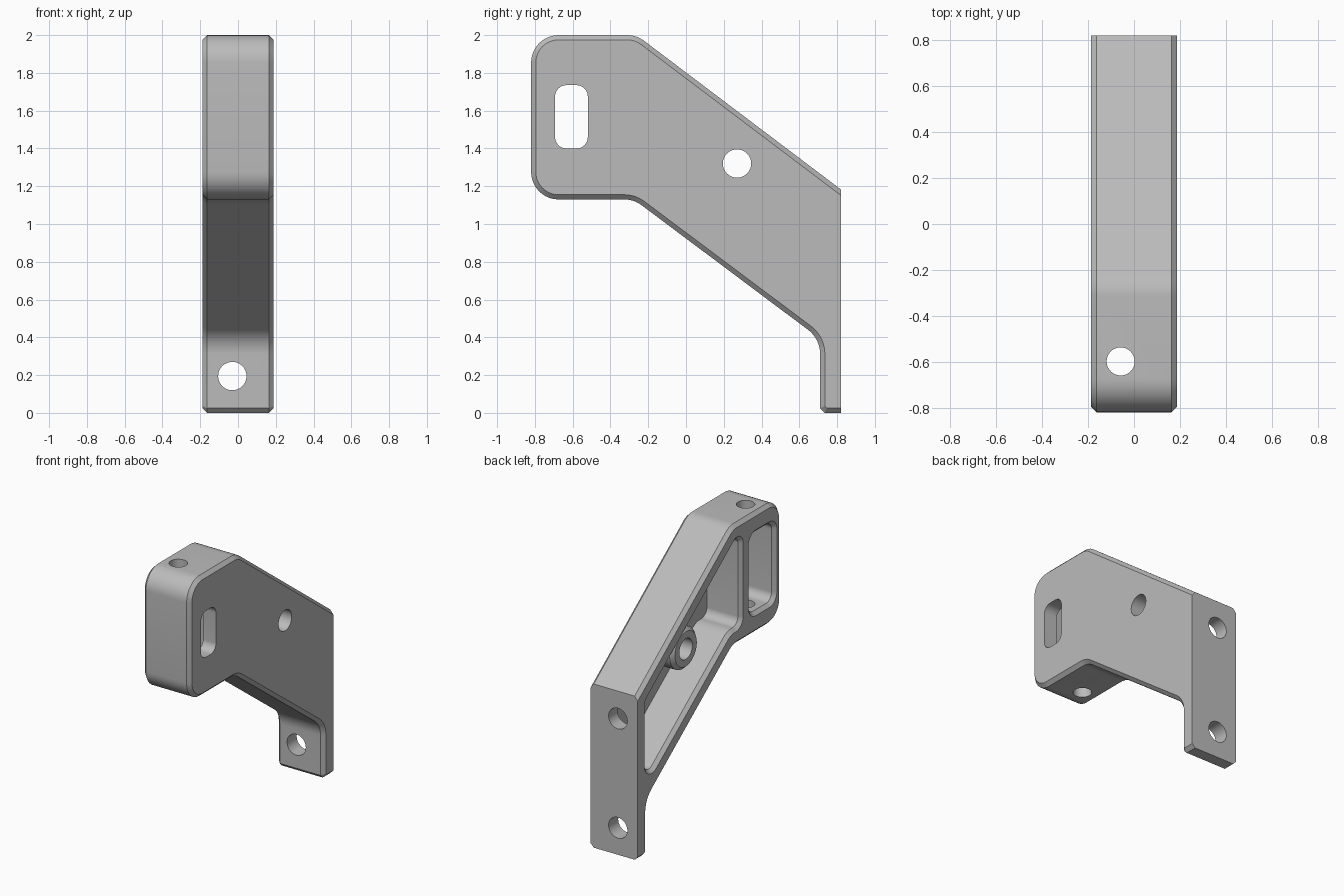
import bpy, bmesh, math
from mathutils import Vector, Matrix

if "Cube" in bpy.data.objects:
    bpy.data.objects.remove(bpy.data.objects["Cube"])

HALF = 0.188     # half the thickness
CH = 0.025       # edge chamfer
FLOOR = 0.085    # depth at which the pockets end


def rounded(corners, insets, segs=10):
    """Counter-clockwise polygon (u, v, radius), each edge inset, corners filleted."""
    n = len(corners)
    pts = [Vector(c[:2]) for c in corners]
    dirs = [(pts[(i + 1) % n] - pts[i]).normalized() for i in range(n)]
    out = []
    for i in range(n):
        n1, n2 = (Vector((-d.y, d.x)) for d in (dirs[i - 1], dirs[i]))
        d1, d2 = insets[i - 1], insets[i]
        det = n1.x * n2.y - n1.y * n2.x
        v = pts[i] + Vector((d1 * n2.y - d2 * n1.y, n1.x * d2 - n2.x * d1)) / det
        r = corners[i][2]
        if r == 0:
            out.append(v)
            continue
        r += -d1 if det > 0 else d1
        a, b = -dirs[i - 1], dirs[i]
        half = a.angle(b) / 2
        centre = v + (a + b).normalized() * r / math.sin(half)
        spoke = v + a * (r / math.tan(half)) - centre
        turn = (math.pi - 2 * half) * (1 if det > 0 else -1)
        out += [centre + Matrix.Rotation(turn * k / segs, 2) @ spoke for k in range(segs + 1)]
    return out


def circle(u, v, r, segs=48):
    return [Vector((u + r * math.cos(k * math.tau / segs),
                    v + r * math.sin(k * math.tau / segs))) for k in range(segs)]


def loft(name, sections, axis="x"):
    """Closed solid through (position, outline) sections along an axis, faces outward."""
    place = {"x": lambda p, q: (p, q.x, q.y),
             "y": lambda p, q: (q.x, p, q.y),
             "z": lambda p, q: (q.x, q.y, p)}[axis]
    if axis == "y":     # x and z span a plane facing -y
        sections = sections[::-1]
    bm = bmesh.new()
    rings = [[bm.verts.new(place(p, q)) for q in loop] for p, loop in sections]
    for low, high in zip(rings, rings[1:]):
        for i in range(len(low)):
            j = (i + 1) % len(low)
            bm.faces.new((low[i], low[j], high[j], high[i]))
    bm.faces.new(rings[0][::-1])
    bm.faces.new(rings[-1])
    bm.normal_update()
    mesh = bpy.data.meshes.new(name)
    bm.to_mesh(mesh)
    bm.free()
    obj = bpy.data.objects.new(name, mesh)
    bpy.context.scene.collection.objects.link(obj)
    return obj


def cut(target, cutter):
    """Subtract the cutter, apply, and remove it."""
    mod = target.modifiers.new("cut", "BOOLEAN")
    mod.operation, mod.solver, mod.object = "DIFFERENCE", "EXACT", cutter
    bpy.context.view_layer.update()
    deps = bpy.context.evaluated_depsgraph_get()
    mesh = bpy.data.meshes.new_from_object(target.evaluated_get(deps))
    target.modifiers.clear()
    target.data = mesh
    bpy.data.objects.remove(cutter)


def pocket(name, corners, walls):
    """Pocket cutter opening to -x with a chamfered rim."""
    flared = rounded(corners, [w - CH for w in walls])
    straight = rounded(corners, walls)
    return loft(name, [(-0.4, flared), (-HALF, flared), (CH - HALF, straight), (FLOOR, straight)])


# Bracket body: chamfered on every side edge except along the mounting face
outline = [(0.735, 0, 0), (0.82, 0, 0), (0.82, 1.183, 0), (-0.262, 2, 0.15),
           (-0.82, 2, 0.145), (-0.82, 1.13, 0.145), (-0.276, 1.13, 0.15),
           (0.71, 0.392, 0.16), (0.71, CH, 0)]
full = rounded(outline, [0] * 9)
small = rounded(outline, [CH, 0] + [CH] * 7)
body = loft("bracket_body", [(-HALF, small), (CH - HALF, full), (HALF - CH, full), (HALF, small)])

# Arm pocket, leaving a round boss standing in it
arm = [(0.82, 0.31, 0.18), (0.82, 1.183, 0.16), (-0.262, 2, 0.15),
       (-0.46, 2, 0.16), (-0.46, 1.13, 0.16), (-0.276, 1.13, 0.03)]
arm_pocket = pocket("arm_pocket", arm, [0.1, 0.12, 0.12, 0.1, 0.12, 0.12])
hole_y, hole_z = 0.27, 1.32
narrow, wide = (circle(hole_y, hole_z, r) for r in (0.15 - CH, 0.15))
cut(arm_pocket, loft("boss", [(-0.5, narrow), (-HALF, narrow), (CH - HALF, wide), (0.3, wide)]))
cut(body, arm_pocket)

# Head pocket
head = [(-0.82, 1.13, 0.135), (-0.37, 1.13, 0.21), (-0.37, 2, 0.16), (-0.82, 2, 0.21)]
cut(body, pocket("head_pocket", head, [0.15, 0.1, 0.15, 0.075]))

# Slot through the side plate
slot = rounded([(-0.693, 1.4, 0.06), (-0.52, 1.4, 0.06),
                (-0.52, 1.735, 0.06), (-0.693, 1.735, 0.06)], [0] * 4)
cut(body, loft("slot", [(0, slot), (0.4, slot)]))

# Drilled holes: boss, head, and two in the mounting wall
for axis, u, v, r, start, end in (("x", hole_y, hole_z, 0.075, -0.5, 0.5),
                                  ("z", -0.058, -0.598, 0.061, 0.9, 2.3),
                                  ("y", -0.03, 0.195, 0.075, 0.5, 1),
                                  ("y", -0.03, 0.985, 0.075, 0.6, 1)):
    ring = circle(u, v, r)
    cut(body, loft("drill", [(start, ring), (end, ring)], axis))

# Grey metal
grey = bpy.data.materials.new("grey_metal")
grey.use_nodes = True
colour = (0.5, 0.5, 0.5, 1)
grey.diffuse_color = colour
grey.node_tree.nodes["Principled BSDF"].inputs["Base Color"].default_value = colour
body.data.materials.clear()
body.data.materials.append(grey)

bpy.ops.object.select_all(action="DESELECT")
body.select_set(True)
bpy.context.view_layer.objects.active = body
bpy.ops.object.shade_smooth_by_angle(angle=math.radians(25))
